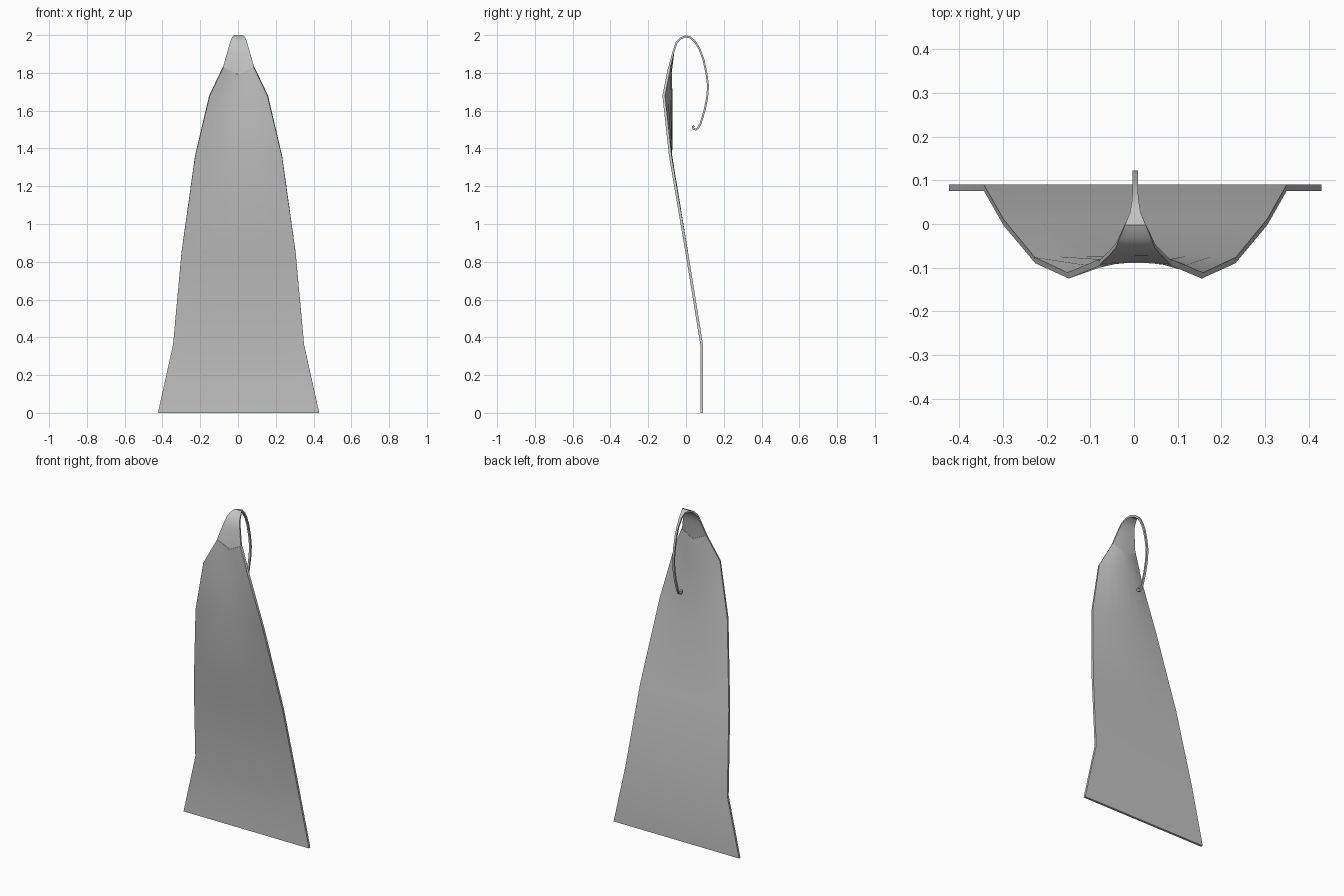
import bpy
import math

if "Cube" in bpy.data.objects:
    bpy.data.objects.remove(bpy.data.objects["Cube"], do_unlink=True)

grey = bpy.data.materials.new("plain grey")
grey.use_nodes = True
grey.diffuse_color = (0.55, 0.55, 0.55, 1)
grey.node_tree.nodes["Principled BSDF"].inputs["Base Color"].default_value = (0.55, 0.55, 0.55, 1)


def ribbon(name, rows, columns, thickness):
    """Sheet lofted through rows of (half width, edge y, edge z, centre y, centre z)."""
    verts, faces = [], []
    for half, ye, ze, yc, zc in rows:
        for i in range(columns + 1):
            t = 2 * i / columns - 1
            verts.append((0.003 + half * t, yc + (ye - yc) * t * t, zc + (ze - zc) * abs(t)))
    n = columns + 1
    for r in range(len(rows) - 1):
        for i in range(columns):
            a = r * n + i
            faces.append((a, a + 1, a + n + 1, a + n))
    mesh = bpy.data.meshes.new(name)
    mesh.from_pydata(verts, [], faces)
    mesh.materials.append(grey)
    ob = bpy.data.objects.new(name, mesh)
    bpy.context.collection.objects.link(ob)
    bpy.ops.object.select_all(action='DESELECT')
    ob.select_set(True)
    bpy.context.view_layer.objects.active = ob
    solid = ob.modifiers.new("thickness", 'SOLIDIFY')
    solid.thickness = thickness
    solid.offset = 0
    solid.use_even_offset = True
    bpy.ops.object.modifier_apply(modifier=solid.name)
    bpy.ops.object.shade_smooth_by_angle(angle=math.radians(35))
    return ob


# Broad flared blade, its upper edges curled forward
ribbon("blade", [
    (0.427, 0.083, 0.0, 0.083, 0.0),
    (0.347, 0.083, 0.36, 0.083, 0.36),
    (0.302, 0.004, 0.85, 0.004, 0.85),
    (0.230, -0.083, 1.36, -0.080, 1.36),
    (0.154, -0.118, 1.68, -0.078, 1.66),
    (0.082, -0.088, 1.83, -0.082, 1.79),
], 8, 0.014)

# Neck narrowing into a thin hook with a curled tip: half width, y, z
path = [
    (0.060, -0.067, 1.91), (0.045, -0.050, 1.96), (0.036, -0.029, 1.982),
    (0.024, -0.002, 1.994), (0.012, 0.024, 1.987), (0.008, 0.048, 1.965),
    (0.006, 0.072, 1.925), (0.006, 0.092, 1.872), (0.006, 0.108, 1.80),
    (0.006, 0.117, 1.73), (0.006, 0.112, 1.67), (0.006, 0.098, 1.60),
    (0.006, 0.078, 1.535), (0.006, 0.064, 1.508), (0.006, 0.051, 1.500),
    (0.006, 0.039, 1.505), (0.006, 0.037, 1.515), (0.006, 0.044, 1.519),
]
ribbon("hook", [(0.082, -0.088, 1.83, -0.082, 1.79)]
       + [(w, y, z, y, z) for w, y, z in path], 4, 0.010)
